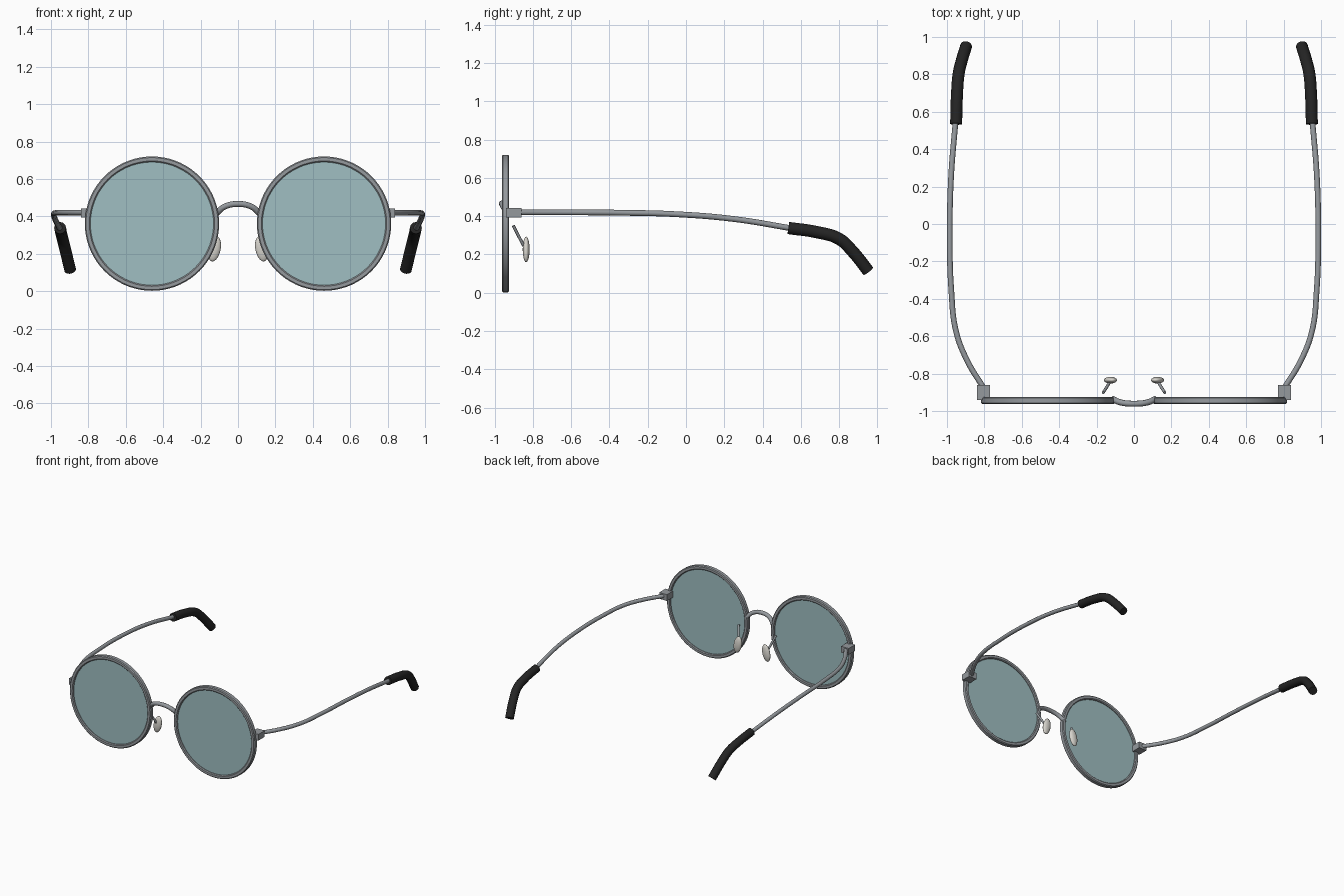
import bpy, bmesh, math
from mathutils import Vector, Matrix

if "Cube" in bpy.data.objects:
    bpy.data.objects.remove(bpy.data.objects["Cube"])


def material(name, rgb):
    m = bpy.data.materials.new(name)
    m.diffuse_color = (*rgb, 1)
    m.use_nodes = True
    m.node_tree.nodes["Principled BSDF"].inputs["Base Color"].default_value = m.diffuse_color
    return m


METAL = material("metal", (0.30, 0.32, 0.34))
GLASS = material("tinted_glass", (0.35, 0.52, 0.54))
RUBBER = material("black_rubber", (0.018, 0.018, 0.018))
SILICONE = material("pad_silicone", (0.68, 0.66, 0.61))


def finish(ob, mat, angle=40):
    ob.data.materials.append(mat)
    bpy.ops.object.select_all(action='DESELECT')
    ob.select_set(True)
    bpy.context.view_layer.objects.active = ob
    bpy.ops.object.shade_smooth_by_angle(angle=math.radians(angle))
    return ob


def mesh_object(name, bm, mat):
    bmesh.ops.recalc_face_normals(bm, faces=bm.faces)
    me = bpy.data.meshes.new(name)
    bm.to_mesh(me)
    bm.free()
    ob = bpy.data.objects.new(name, me)
    bpy.context.collection.objects.link(ob)
    return finish(ob, mat)


def tube(name, points, radius, mat):
    """Round wire through the points, with flat end caps."""
    cu = bpy.data.curves.new(name, 'CURVE')
    cu.dimensions = '3D'
    cu.bevel_depth = radius
    cu.bevel_resolution = 4
    cu.resolution_u = 8
    cu.use_fill_caps = True
    sp = cu.splines.new('BEZIER')
    sp.bezier_points.add(len(points) - 1)
    for bp, p in zip(sp.bezier_points, points):
        bp.co = p
        bp.handle_left_type = bp.handle_right_type = 'AUTO'
    ob = bpy.data.objects.new(name, cu)
    bpy.context.collection.objects.link(ob)
    bpy.ops.object.select_all(action='DESELECT')
    ob.select_set(True)
    bpy.context.view_layer.objects.active = ob
    bpy.ops.object.convert(target='MESH')
    return finish(bpy.context.object, mat)


def ring(name, centre, profile, mat, n=72):
    """Closed (radius, y) profile turned about the y axis."""
    bm = bmesh.new()
    rows = []
    for i in range(n):
        a = 2 * math.pi * i / n
        rows.append([bm.verts.new(centre + Vector((r * math.cos(a), y, r * math.sin(a))))
                     for r, y in profile])
    k = len(profile)
    for i in range(n):
        p, q = rows[i], rows[(i + 1) % n]
        for j in range(k):
            bm.faces.new((p[j], p[(j + 1) % k], q[(j + 1) % k], q[j]))
    return mesh_object(name, bm, mat)


RIM = [(0.329, -0.013), (0.335, -0.019), (0.353, -0.019), (0.359, -0.013),
       (0.359, 0.013), (0.353, 0.019), (0.335, 0.019), (0.329, 0.013)]

for s, side in ((-1, "left"), (1, "right")):
    centre = Vector((s * 0.46, -0.943, 0.361))
    # rim and lens
    ring(side + "_rim", centre, RIM, METAL)
    bm = bmesh.new()
    bmesh.ops.create_cone(bm, cap_ends=True, segments=72, radius1=0.333, radius2=0.333, depth=0.014,
                          matrix=Matrix.Translation(centre) @ Matrix.Rotation(math.pi / 2, 4, 'X'))
    mesh_object(side + "_lens", bm, GLASS)

    # hinge block
    bm = bmesh.new()
    bmesh.ops.create_cube(bm, size=1, matrix=Matrix.Translation((s * 0.805, -0.9, 0.418))
                          @ Matrix.Diagonal((0.068, 0.08, 0.05, 1)))
    mesh_object(side + "_hinge", bm, METAL)

    # temple arm
    tube(side + "_temple", [(s * x, y, z) for x, y, z in (
        (0.808, -0.87, 0.42), (0.887, -0.74, 0.42), (0.95, -0.58, 0.42), (0.977, -0.35, 0.418),
        (0.985, -0.05, 0.41), (0.978, 0.25, 0.385), (0.953, 0.56, 0.335))], 0.015, METAL)

    # ear tip sleeve
    tube(side + "_ear_tip", [(s * x, y, z) for x, y, z in (
        (0.951, 0.535, 0.338), (0.947, 0.68, 0.317), (0.938, 0.8, 0.281),
        (0.922, 0.87, 0.216), (0.897, 0.952, 0.113))], 0.032, RUBBER)

    # nose pad and its arm
    bm = bmesh.new()
    bmesh.ops.create_uvsphere(bm, u_segments=24, v_segments=14, radius=1,
                              matrix=Matrix.Translation((s * 0.126, -0.835, 0.226))
                              @ Matrix.Rotation(-s * 0.2, 4, 'Y')
                              @ Matrix.Diagonal((0.033, 0.018, 0.068, 1)))
    mesh_object(side + "_nose_pad", bm, SILICONE)
    tube(side + "_pad_arm", [(s * 0.165, -0.902, 0.35), (s * 0.147, -0.874, 0.295),
                             (s * 0.128, -0.842, 0.235)], 0.008, METAL)

# bridge
tube("bridge", [(-0.115, -0.935, 0.415), (-0.075, -0.953, 0.45), (0, -0.961, 0.466),
                (0.075, -0.953, 0.45), (0.115, -0.935, 0.415)], 0.016, METAL)
